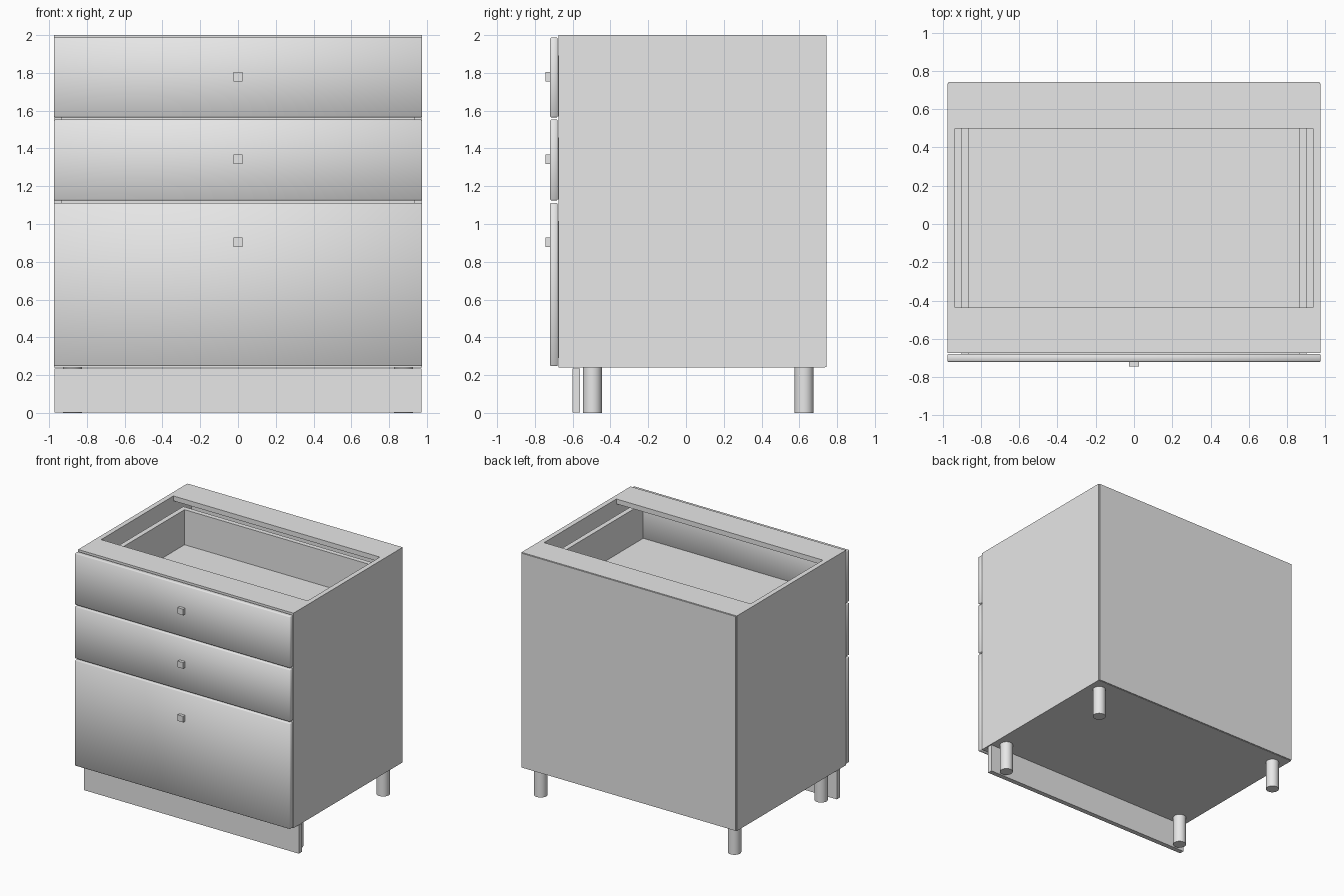
import bpy
import bmesh
from math import radians
from mathutils import Vector

cube = bpy.data.objects.get("Cube")
if cube:
    bpy.data.objects.remove(cube, do_unlink=True)

grey = bpy.data.materials.new("light grey")
grey.use_nodes = True
grey.diffuse_color = (0.8, 0.8, 0.8, 1)
grey.node_tree.nodes["Principled BSDF"].inputs["Base Color"].default_value = grey.diffuse_color


def finish(name, bm):
    mesh = bpy.data.meshes.new(name)
    bm.to_mesh(mesh)
    bm.free()
    mesh.materials.append(grey)
    obj = bpy.data.objects.new(name, mesh)
    bpy.context.collection.objects.link(obj)
    return obj


def box(name, x, y, z, bevel=0):
    """Box from (min, max) ranges; a bevelled box is softly shaded."""
    bm = bmesh.new()
    bmesh.ops.create_cube(bm, size=1)
    low, high = (Vector(c) for c in zip(x, y, z))
    for v in bm.verts:
        v.co = (low + high) / 2 + v.co * (high - low)
    if bevel:
        bmesh.ops.bevel(bm, geom=bm.edges[:], offset=bevel, segments=1,
                        profile=0.5, affect='EDGES')
        for f in bm.faces:
            f.smooth = True
    return finish(name, bm)


def leg(name, x, y, radius, height):
    bm = bmesh.new()
    bmesh.ops.create_cone(bm, cap_ends=True, segments=32, radius1=radius,
                          radius2=radius, depth=height)
    bmesh.ops.translate(bm, vec=(x, y, height / 2), verts=bm.verts)
    obj = finish(name, bm)
    bpy.ops.object.select_all(action='DESELECT')
    obj.select_set(True)
    bpy.context.view_layer.objects.active = obj
    bpy.ops.object.shade_smooth_by_angle(angle=radians(40))


W, INNER = 0.975, 0.935         # outer and inner half widths
FRONT, BACK = -0.675, 0.735     # carcass depth
BASE, TOP, BOARD = 0.24, 2.0, 0.04

# Carcass
for side, s in (("right", -1), ("left", 1)):
    box(side + "_side_panel", sorted((s * INNER, s * W)), (FRONT, BACK), (BASE, TOP))
span = (-INNER, INNER)
box("bottom_panel", span, (FRONT, BACK), (BASE, BASE + BOARD))
box("front_top_rail", span, (FRONT, -0.435), (TOP - BOARD, TOP))
box("back_top_rail", span, (0.5, BACK), (TOP - BOARD, TOP))
box("back_panel", (-0.97, 0.97), (BACK, 0.743), (BASE + 0.003, TOP - 0.003))

# Drawers: front, knob and open tray, named by position
drawers = (("top", 1.565, 1.987, 1.78),
           ("middle", 1.125, 1.552, 1.343),
           ("bottom", 0.247, 1.112, 0.903))
TRAY_BACK, WALL = 0.58, 0.04
for name, low, high, knob in drawers:
    box(name + "_drawer_front", (-W, W), (-0.72, -0.679), (low, high), bevel=0.005)
    box(name + "_drawer_knob", (-0.025, 0.025), (-0.745, -0.72), (knob - 0.025, knob + 0.025))
    floor = max(low + 0.005, BASE + BOARD + 0.01)
    rim = high - 0.095
    outer, inner = 0.902, 0.902 - WALL
    box(name + "_drawer_floor", (-inner, inner), (-0.678, TRAY_BACK - WALL), (floor, floor + 0.035))
    box(name + "_drawer_back", (-inner, inner), (TRAY_BACK - WALL, TRAY_BACK), (floor, rim))
    for side, s in (("right", -1), ("left", 1)):
        box(f"{name}_drawer_{side}_wall", sorted((s * inner, s * outer)),
            (-0.678, TRAY_BACK), (floor, rim))

# Plinth and legs
box("plinth", (-0.972, 0.972), (-0.602, -0.562), (0.003, 0.235))
for side, x in (("right", -0.877), ("left", 0.877)):
    for end, y in (("front", -0.495), ("back", 0.625)):
        leg(f"{end}_{side}_leg", x, y, 0.05, BASE)
